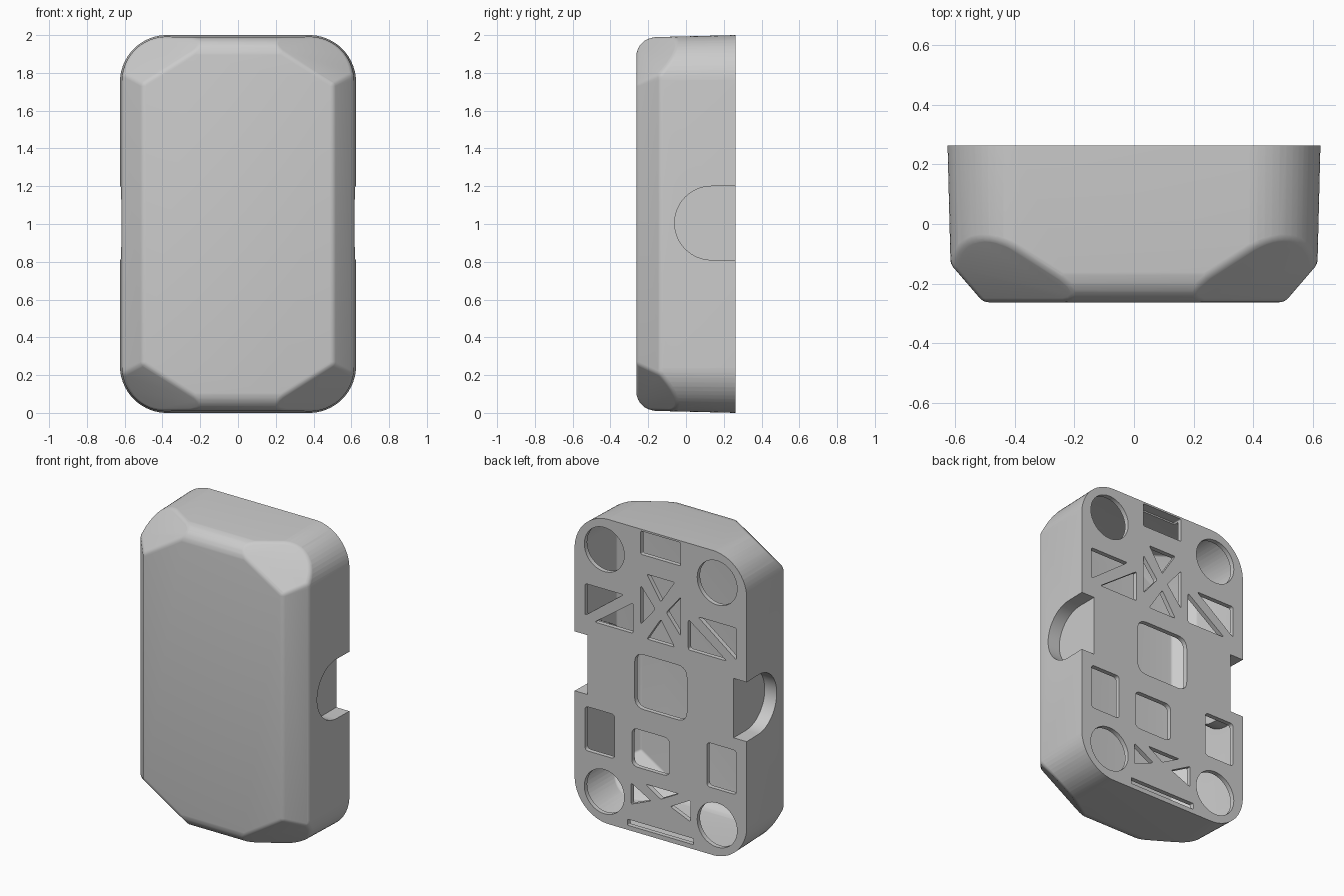
import bpy, bmesh, math
from mathutils import Vector, Matrix, geometry

if "Cube" in bpy.data.objects:
    bpy.data.objects.remove(bpy.data.objects["Cube"])

BACK, FRONT = 0.2625, -0.2625


def make_object(name, bm):
    bmesh.ops.recalc_face_normals(bm, faces=bm.faces[:])
    me = bpy.data.meshes.new(name)
    bm.to_mesh(me)
    bm.free()
    ob = bpy.data.objects.new(name, me)
    bpy.context.collection.objects.link(ob)
    return ob


def cut(ob, cutter):
    m = ob.modifiers.new("cut", 'BOOLEAN')
    m.operation, m.solver, m.object = 'DIFFERENCE', 'EXACT', cutter
    bpy.context.view_layer.objects.active = ob
    bpy.ops.object.modifier_apply(modifier=m.name)
    bpy.data.objects.remove(cutter)


def body(name, inset, r, back):
    """Convex drafted, chamfered block with all front edges rounded by r."""
    planes = []

    def plane(n, p):
        planes.append((Vector(n).normalized(), Vector(p)))

    plane((0, 1, 0), (0, 0.5, 0))
    plane((0, -1, 0), (0, FRONT, 0))
    for i in range(60):                       # drafted rounded outline
        a = math.tau * i / 60
        c, s = math.cos(a), math.sin(a)
        cx = math.copysign(0.375, c)
        cz = math.copysign(0.75, s)
        plane((c, -0.025, s), (cx + 0.25 * c, BACK, 1 + cz + 0.25 * s))
    for s in (-1, 1):
        plane((s, -0.86, 0), (s * 0.505, FRONT, 1))          # side chamfer
        for t in range(15, 90, 15):                          # end fillet
            c, q = math.cos(math.radians(t)), math.sin(math.radians(t))
            plane((0, -c, s * q), (0, FRONT + 0.1 - 0.1 * c, 1 + s * (0.887 + 0.1 * q)))
        for sx in (-1, 1):                                   # corner chamfer
            plane((sx * 0.534, -0.85, s * 0.846), (sx * 0.505, FRONT, 1 + s * 0.74))

    centre = Vector((0, 0, 1))
    eqs = [Vector((*n, -n.dot(p - centre) + inset + r)) for n, p in planes]
    pts, _ = geometry.points_in_planes(eqs, 1e-4, 1e-5)
    core = []
    for p in pts:
        if all((p - q).length > 1e-4 for q in core):
            core.append(p)
    ball = bmesh.new()
    bmesh.ops.create_icosphere(ball, subdivisions=3, radius=1)
    dirs = [v.co.copy() for v in ball.verts] + [n for n, _ in planes]
    ball.free()

    bm = bmesh.new()
    for p in core:
        away = p.normalized()
        for d in dirs:
            if d.dot(away) > -0.1:
                bm.verts.new(p + centre + d * r)
    bmesh.ops.convex_hull(bm, input=bm.verts[:])
    bmesh.ops.delete(bm, geom=[v for v in bm.verts if not v.link_faces], context='VERTS')
    bmesh.ops.remove_doubles(bm, verts=bm.verts[:], dist=0.001)
    bmesh.ops.bisect_plane(bm, geom=bm.verts[:] + bm.edges[:] + bm.faces[:],
                           plane_co=(0, back, 0), plane_no=(0, 1, 0), clear_outer=True)
    bmesh.ops.holes_fill(bm, edges=[e for e in bm.edges if e.is_boundary], sides=0)
    bmesh.ops.dissolve_limit(bm, angle_limit=math.radians(0.3),
                             verts=bm.verts[:], edges=bm.edges[:])
    return make_object(name, bm)


def prism(bm, pts, to3d, a, b):
    lo = [bm.verts.new(to3d(u, v, a)) for u, v in pts]
    hi = [bm.verts.new(to3d(u, v, b)) for u, v in pts]
    bm.faces.new(lo)
    bm.faces.new(hi[::-1])
    for i in range(len(pts)):
        j = (i + 1) % len(pts)
        bm.faces.new((lo[i], hi[i], hi[j], lo[j]))


def rounded(pts, r):
    out = []
    pts = [Vector(p) for p in pts]
    for i, p in enumerate(pts):
        a = p + (pts[i - 1] - p).normalized() * r
        b = p + (pts[(i + 1) % len(pts)] - p).normalized() * r
        for k in range(6):
            t = k / 5
            out.append(a * (1 - t) ** 2 + p * 2 * t * (1 - t) + b * t * t)
    return out


def notches(name, floor, r):
    """D-shaped finger recesses in both sides."""
    bm = bmesh.new()
    pts = [(0.4, 1 + r), (0.4, 1 - r)]
    for i in range(33):
        a = -math.pi / 2 - math.pi * i / 32
        pts.append((0.135 + r * math.cos(a), 1.005 + r * math.sin(a)))
    pts[0], pts[1] = (0.4, 1.005 + r), (0.4, 1.005 - r)
    for s in (-1, 1):
        prism(bm, pts, lambda u, v, w: (s * w, u, v), floor, 0.8)
    return make_object(name, bm)


# Hollow shell with walled side recesses
shell = body("case_shell", 0.0, 0.04, BACK)
cavity = body("cavity", 0.02, 0.02, BACK - 0.03)
cut(cavity, notches("recess_wall", 0.51, 0.215))
cut(shell, cavity)
cut(shell, notches("recess", 0.53, 0.195))

# Back plate openings
holes = bmesh.new()


def hole(pts, r=0.0):
    prism(holes, rounded(pts, r) if r else pts, lambda u, v, w: (u, w, v), 0.2, 0.3)


def rect(x0, x1, z0, z1, r):
    hole([(x0, z0), (x1, z0), (x1, z1), (x0, z1)], r)


rect(-0.145, 0.145, 1.835, 1.988, 0.008)      # top slot
rect(-0.19, 0.19, 0.82, 1.18, 0.07)           # centre window
rect(-0.065, 0.21, 0.43, 0.68, 0.045)         # lower window
rect(-0.24, 0.24, 0.03, 0.07, 0.006)          # bottom slit
for s in (-1, 1):
    for z in (0.205, 1.795):                  # corner circles
        hole([(s * 0.41 + 0.145 * math.cos(math.tau * i / 48),
               z + 0.145 * math.sin(math.tau * i / 48)) for i in range(48)])
    rect(s * 0.335, s * 0.55, 0.44, 0.73, 0.025)
    # split rectangles
    hole([(s * 0.55, 1.325), (s * 0.55, 1.535), (s * 0.27, 1.535)], 0.015)
    hole([(s * 0.20, 1.50), (s * 0.20, 1.30), (s * 0.48, 1.30)], 0.015)
    # upper cross, side triangles
    hole([(s * 0.145, 1.375), (s * 0.145, 1.63), (s * 0.04, 1.502)], 0.012)
    # lower cross, side triangles
    hole([(s * 0.215, 0.175), (s * 0.215, 0.315), (s * 0.07, 0.235)], 0.012)
hole([(-0.1, 1.715), (0.1, 1.715), (0, 1.56)], 0.012)
hole([(-0.1, 1.29), (0.1, 1.29), (0, 1.445)], 0.012)
hole([(-0.13, 0.335), (0.11, 0.335), (0, 0.265)], 0.012)
cut(shell, make_object("plate_holes", holes))

# Smooth shading with sharp rims
bpy.ops.object.select_all(action='DESELECT')
shell.select_set(True)
bpy.context.view_layer.objects.active = shell
bpy.ops.object.shade_smooth_by_angle(angle=math.radians(30))
